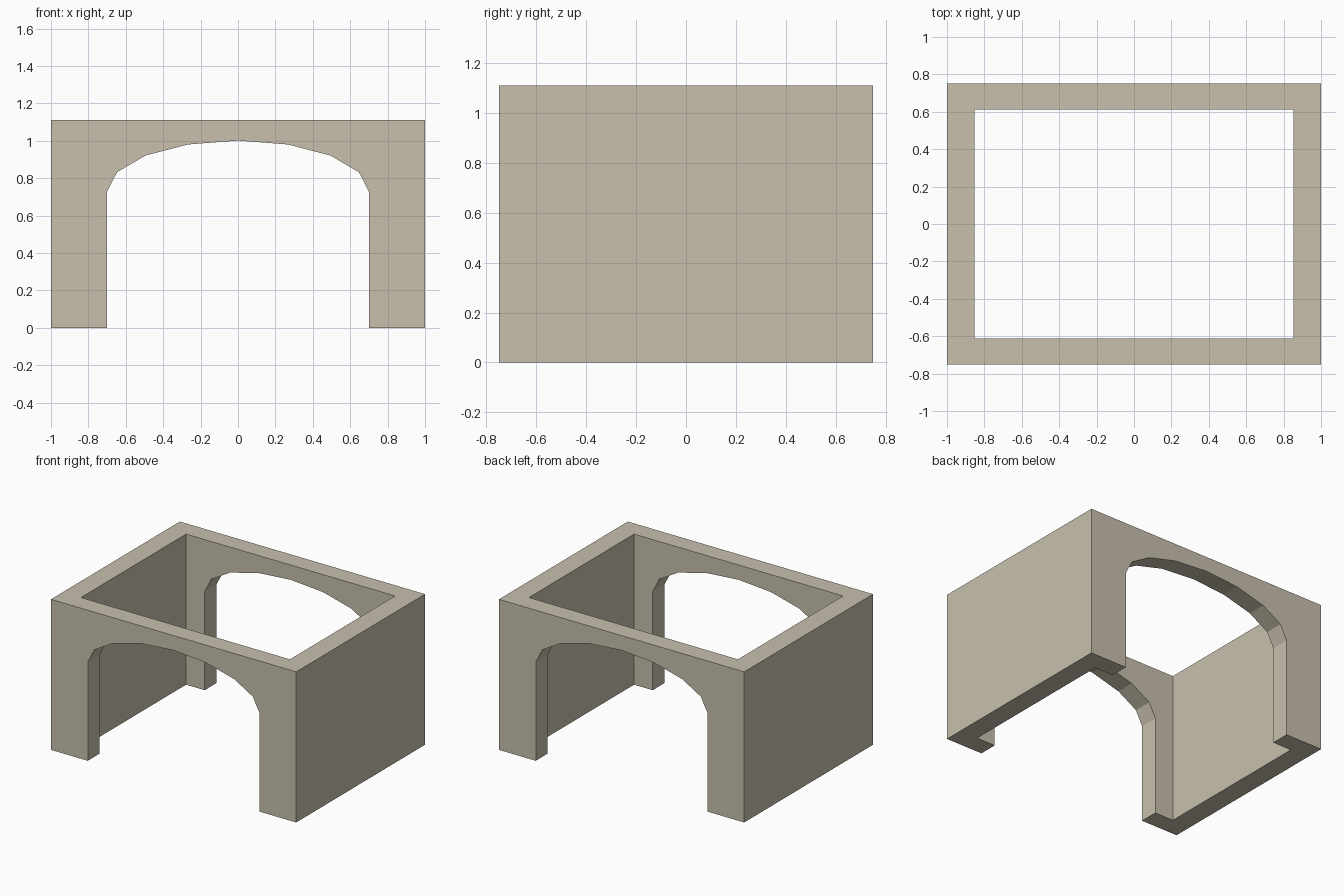
import bpy
import bmesh
import math

if "Cube" in bpy.data.objects:
    bpy.data.objects.remove(bpy.data.objects["Cube"])

HALF_X, HALF_Y, HEIGHT = 1.0, 0.75, 1.11      # outer size
IN_X, IN_Y = 0.852, 0.612                     # open core
ARCH_X, SPRING_Z, RISE = 0.70, 0.727, 0.274   # archway

stone = bpy.data.materials.new("warm_stone")
stone.diffuse_color = (0.58, 0.53, 0.42, 1.0)
stone.use_nodes = True
stone.node_tree.nodes["Principled BSDF"].inputs["Base Color"].default_value = stone.diffuse_color


def extrude_profile(name, points, half_depth):
    """Extrude an x/z outline symmetrically along y."""
    bm = bmesh.new()
    face = bm.faces.new([bm.verts.new((x, -half_depth, z)) for x, z in points])
    new = bmesh.ops.extrude_face_region(bm, geom=[face])["geom"]
    verts = [v for v in new if isinstance(v, bmesh.types.BMVert)]
    bmesh.ops.translate(bm, verts=verts, vec=(0, 2 * half_depth, 0))
    bmesh.ops.recalc_face_normals(bm, faces=bm.faces)
    mesh = bpy.data.meshes.new(name)
    bm.to_mesh(mesh)
    bm.free()
    mesh.materials.append(stone)
    obj = bpy.data.objects.new(name, mesh)
    bpy.context.collection.objects.link(obj)
    return obj


# Outline of the block with an eight-segment elliptical arch, left to right
arch = [(-ARCH_X * math.cos(math.pi * i / 8), SPRING_Z + RISE * math.sin(math.pi * i / 8))
        for i in range(9)]
outline = ([(-HALF_X, 0), (-ARCH_X, 0)] + arch +
           [(ARCH_X, 0), (HALF_X, 0), (HALF_X, HEIGHT), (-HALF_X, HEIGHT)])
walls = extrude_profile("arched_walls", outline, HALF_Y)

# Hollow out the core, leaving two arched walls and two solid side walls
core = extrude_profile("core_cutter", [(-IN_X, -0.5), (IN_X, -0.5),
                                       (IN_X, HEIGHT + 0.5), (-IN_X, HEIGHT + 0.5)], IN_Y)
core.hide_render = True
cut = walls.modifiers.new("hollow", "BOOLEAN")
cut.operation = "DIFFERENCE"
cut.solver = "EXACT"
cut.object = core
bpy.context.view_layer.objects.active = walls
bpy.ops.object.modifier_apply(modifier=cut.name)
bpy.data.objects.remove(core)
